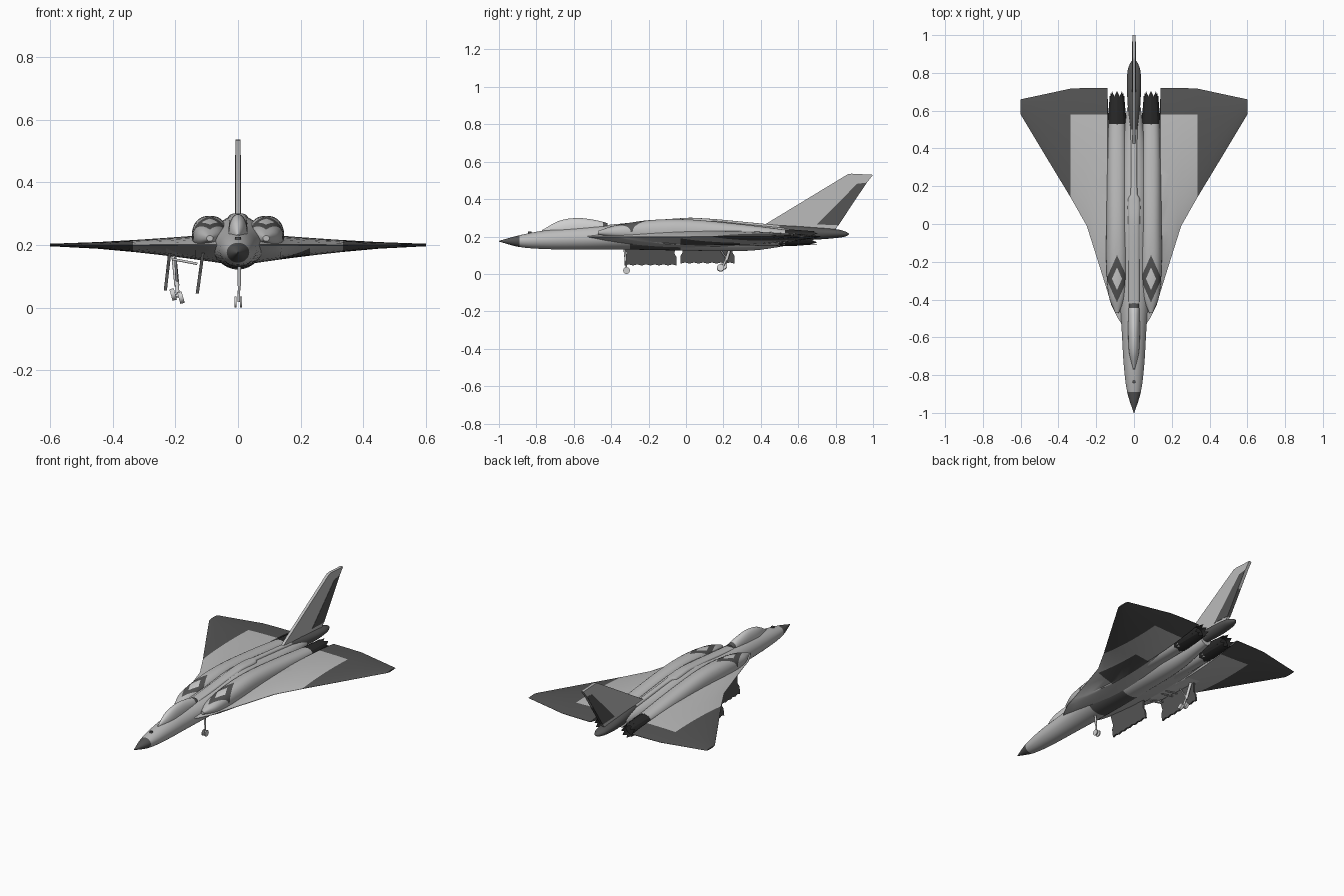
import bpy, bmesh, math
from mathutils import Vector

if "Cube" in bpy.data.objects:
    bpy.data.objects.remove(bpy.data.objects["Cube"])


def material(name, v):
    m = bpy.data.materials.new(name)
    m.diffuse_color = (v, v, v, 1)
    m.use_nodes = True
    m.node_tree.nodes["Principled BSDF"].inputs["Base Color"].default_value = m.diffuse_color
    return m


MATS = [material("light grey", .50), material("dark grey", .09),
        material("black", .022), material("pale grey", .62)]
LIGHT, DARK, BLACK, PALE = range(4)


def finish(name, bm, mat=LIGHT, rule=None, angle=35):
    bmesh.ops.recalc_face_normals(bm, faces=bm.faces)
    bm.normal_update()
    for f in bm.faces:
        f.material_index = rule(f.calc_center_median(), f.normal) if rule else mat
    me = bpy.data.meshes.new(name)
    bm.to_mesh(me)
    bm.free()
    for m in MATS:
        me.materials.append(m)
    ob = bpy.data.objects.new(name, me)
    bpy.context.collection.objects.link(ob)
    bpy.ops.object.select_all(action='DESELECT')
    ob.select_set(True)
    bpy.context.view_layer.objects.active = ob
    bpy.ops.object.shade_smooth_by_angle(angle=math.radians(angle))
    return ob


def cut(bm, co, no):
    geom = bm.verts[:] + bm.edges[:] + bm.faces[:]
    bmesh.ops.bisect_plane(bm, geom=geom, dist=1e-6, plane_co=co, plane_no=no)


def smooth_keys(keys, n):
    """Cubic interpolation of rows (y, ...) with n steps per span."""
    def slope(i, c):
        a, b = keys[max(i - 1, 0)], keys[min(i + 1, len(keys) - 1)]
        return (b[c] - a[c]) / (b[0] - a[0])
    out = []
    for i in range(len(keys) - 1):
        a, b = keys[i], keys[i + 1]
        h = b[0] - a[0]
        for j in range(n + (i == len(keys) - 2)):
            t = j / n
            row = [a[0] + h * t]
            for c in range(1, len(a)):
                row.append((2*t**3 - 3*t*t + 1) * a[c] + (3*t*t - 2*t**3) * b[c]
                           + h * ((t**3 - 2*t*t + t) * slope(i, c) + (t**3 - t*t) * slope(i + 1, c)))
            out.append(row)
    return out


def skin(bm, rings, cap=True):
    rings = [[bm.verts.new(p) for p in r] for r in rings]
    n = len(rings[0])
    for a, b in zip(rings, rings[1:]):
        for k in range(n):
            bm.faces.new((a[k], a[(k + 1) % n], b[(k + 1) % n], b[k]))
    if cap:
        bm.faces.new(rings[0])
        bm.faces.new(rings[-1])


def loft(keys, cx=0, p=1.0, n=32, steps=6):
    """Skin of (super)ellipse sections: rows are y, half width, centre z, up, down."""
    rings = []
    for y, w, zc, up, dn in smooth_keys(keys, steps):
        ring = []
        for k in range(n):
            c, s = math.cos(2*math.pi*k/n), math.sin(2*math.pi*k/n)
            ring.append((cx + w * math.copysign(abs(c)**p, c), y,
                         zc + (up if s > 0 else dn) * math.copysign(abs(s)**p, s)))
        rings.append(ring)
    bm = bmesh.new()
    skin(bm, rings)
    return bm


def prism(name, pts, half, mat, taper=0):
    """Upright plate from a (y, z) outline, centred on x = 0."""
    bm = bmesh.new()
    skin(bm, [[(s * half, y, z) for y, z in pts] for s in (-1, 1)])
    return finish(name, bm, mat)


def rod(name, a, b, r, mat=PALE, n=16):
    a, b = Vector(a), Vector(b)
    bm = bmesh.new()
    bmesh.ops.create_cone(bm, cap_ends=True, segments=n, radius1=r, radius2=r, depth=(b - a).length)
    rot = (b - a).to_track_quat('Z', 'Y')
    for v in bm.verts:
        v.co = rot @ v.co + (a + b) / 2
    return finish(name, bm, mat)


# fuselage with dark nose cone and dark belly bay
bm = loft([(-1, .002, .175, .002, .002), (-.89, .036, .177, .030, .033), (-.75, .054, .183, .050, .050),
           (-.55, .066, .19, .062, .060), (-.30, .085, .2, .068, .070), (0, .085, .2, .095, .075),
           (.35, .07, .2, .065, .075), (.62, .035, .205, .035, .040)])
for y in (-.89, -.3, -.03):
    cut(bm, (0, y, 0), (0, 1, 0))
finish("fuselage", bm, rule=lambda c, n: DARK if c.y < -.89 or (
    -.3 < c.y < -.03 and n.z < -.5) else LIGHT)

# raised spine
finish("spine", loft([(-.42, .030, .24, .022, .02), (0, .034, .25, .050, .02), (.13, .034, .25, .045, .02),
                      (.16, .020, .25, .043, .02), (.5, .018, .23, .030, .02)], p=.5))

# canopy with dark rear frame, and small nose sensor
bm = loft([(-.77, .004, .228, .006, .01), (-.68, .026, .235, .048, .02), (-.58, .031, .24, .059, .02),
           (-.48, .030, .245, .042, .02), (-.42, .028, .245, .027, .02)])
cut(bm, (0, -.445, 0), (0, 1, 0))
finish("canopy", bm, rule=lambda c, n: DARK if c.y > -.445 else PALE)
rod("nose_sensor", (0, -.835, .20), (0, -.835, .226), .009, DARK)

# delta wing: half-span stations of x, leading edge y, trailing edge y
half = [(.001, -.6, .55), (.065, -.53, .55), (.085, -.5, .55), (.12, -.43, .55), (.137, -.37, .55),
        (.140, -.36, .72), (.19, -.2, .72), (.25, -.01, .72), (.335, .14, .717), (.45, .33, .692), (.6, .58, .66)]
rings = []
for sx, le, te in [(-x, a, b) for x, a, b in reversed(half)] + half:
    q = 1 - abs(sx) / .6
    top, bot, N = .004 + .037 * q**1.4, .004 + .062 * q**1.5, 14
    ring = []
    for k in list(range(N + 1)) + [-k for k in range(N, -1, -1)]:
        t = abs(k) / N
        f = max((1 - (2*t - 1)**2)**.8, .04)
        up = len(ring) <= N
        ring.append((sx, le + (te - le) * t, .2 + (top if up else -bot) * f))
    rings.append(ring)
bm = bmesh.new()
skin(bm, rings)
for y in (-.03, .29, .58):
    cut(bm, (0, y, 0), (0, 1, 0))
for x in (.13, .23, .335):
    for s in (-1, 1):
        cut(bm, (s * x, 0, 0), (1, 0, 0))


def wing_rule(c, n):
    if abs(c.x) > .335 or c.y > .58:
        return DARK                      # outer panels and elevons
    if n.z < -.3 and .13 < abs(c.x) < .23 and -.03 < c.y < .29:
        return DARK if c.x > 0 else PALE  # closed door / open gear bay
    return LIGHT


finish("delta_wing", bm, rule=wing_rule)

for s, side in ((-1, "left"), (1, "right")):
    # engine nacelle with dark diamond intake ring cut into its surface
    cx, cy, a, b = s * .09, -.29, .056, .125
    bm = loft([(-.47, .010, .222, .008, .01), (-.38, .044, .224, .035, .03), (-.2, .057, .225, .062, .05),
               (0, .056, .225, .067, .06), (.3, .052, .212, .053, .06), (.53, .045, .195, .042, .045)], cx, .85)
    for k in (.48, 1):
        for u in (-1, 1):
            for v in (-1, 1):
                cut(bm, (cx + u * a * k, cy, 0), (u / a, v / b, 0))

    def ring_rule(c, n):
        d = abs(c.x - cx) / a + abs(c.y - cy) / b
        return LIGHT if d > 1 or n.z < 0 else DARK if d > .48 else PALE
    finish(side + "_nacelle", bm, rule=ring_rule)

    # serrated exhaust petals in overlapping rows
    bm = bmesh.new()
    for i in range(4):
        y0, y1, r0, r1 = .505 + .035 * i, .57 + .035 * i, .049 - .002 * i, .046 - .003 * i
        seg = 16
        rr = []
        for y, r, amp in ((y0, r0, -.012), (y1, r1, .028)):
            rr.append([(cx + r * math.cos(2*math.pi*k/seg), y + amp * (k % 2 == 0),
                        .193 + r * .93 * math.sin(2*math.pi*k/seg)) for k in range(seg)])
        skin(bm, rr, cap=False)
    bm.faces.new([bm.verts.new((cx + .04 * math.cos(k*math.pi/8), .65, .193 + .037 * math.sin(k*math.pi/8)))
                  for k in range(16)])
    finish(side + "_exhaust", bm, BLACK, angle=20)

# tail boom, fin and rudder
finish("tail_boom", loft([(.38, .003, .250, .004, .004), (.5, .022, .228, .033, .03), (.7, .037, .22, .028, .035),
                          (.81, .034, .217, .021, .024), (.855, .018, .214, .012, .013),
                          (.872, .002, .213, .002, .002)]), DARK)
prism("tail_fin", [(.39, .245), (.865, .533), (.885, .536), (1.0, .53), (.965, .485), (.8, .24)], .0085, LIGHT)
prism("rudder", [(.70, .265), (.915, .482), (.966, .488), (.815, .26)], .0098, DARK)


# open gear doors with serrated edges
def door(name, xt, xb, y0, y1, zt, zb):
    pts = [(y0, zt), (y1, zt), (y1 - .012, (zt + zb) / 2), (y1, (zt + 2*zb) / 3)]
    n = 12
    pts += [(y1 - (y1 - y0) * k / n, zb + .006 * (k % 2)) for k in range(n + 1)]
    pts += [(y0, (zt + 2*zb) / 3), (y0 + .012, (zt + zb) / 2)]
    bm = bmesh.new()
    skin(bm, [[(d + xt + (xb - xt) * (zt - z) / (zt - zb), y, z) for y, z in pts] for d in (-.005, .005)])
    finish(name, bm, DARK)


door("inner_gear_door", -.112, -.130, -.33, -.05, .175, .045)
door("outer_gear_door", -.218, -.232, -.03, .26, .175, .055)
for i, y in enumerate((-.02, .0, .08, .12)):
    rod(f"bay_hinge_{i}", (-.13, y, .14), (-.21, y, .155), .004)

# nose gear
rod("nose_strut", (.004, -.33, .15), (.004, -.322, .07), .006)
rod("nose_lower_strut", (.004, -.322, .08), (.002, -.318, .018), .004)
for x in (-.008, .010):
    rod("nose_wheel", (x - .003, -.318, .018), (x + .003, -.318, .018), .018, n=20)

# main gear on the open side
rod("main_strut", (-.205, .245, .17), (-.195, .215, .07), .008)
rod("main_lower_strut", (-.195, .215, .08), (-.192, .195, .035), .006)
rod("main_brace", (-.20, .16, .16), (-.195, .215, .085), .004)
for x, y, z in ((-.207, .20, .042), (-.182, .185, .032)):
    rod("main_wheel", (x - .007, y, z - .002), (x + .007, y, z + .002), .019, n=20)
rod("main_axle", (-.21, .20, .042), (-.18, .188, .034), .004)
